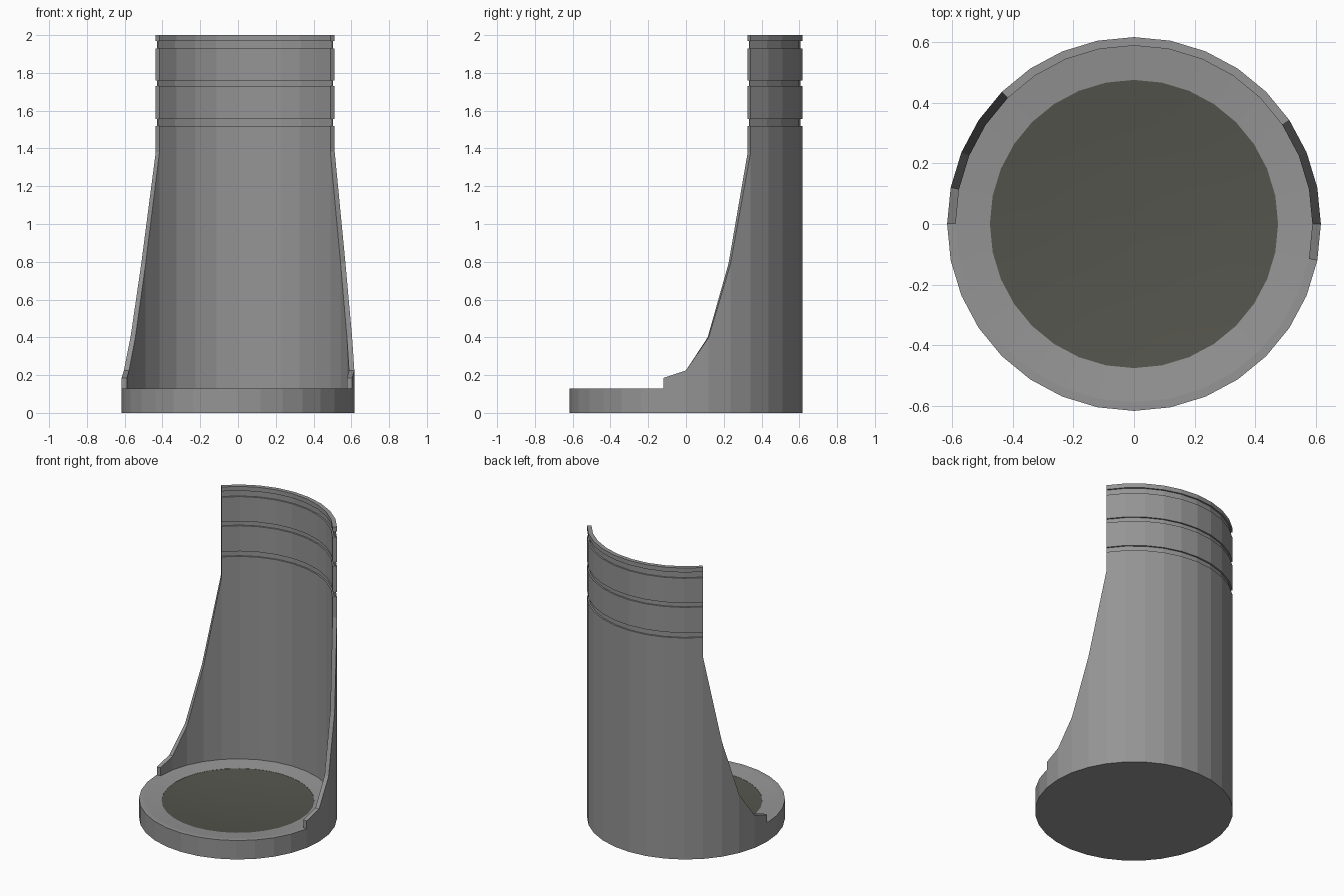
import bpy, bmesh, math

if "Cube" in bpy.data.objects:
    bpy.data.objects.remove(bpy.data.objects["Cube"])

SEG = 32
R_OUT, R_IN = 0.616, 0.588
BASE_Z = 0.13


def material(name, rgb):
    m = bpy.data.materials.new(name)
    m.diffuse_color = (*rgb, 1)
    m.use_nodes = True
    m.node_tree.nodes["Principled BSDF"].inputs["Base Color"].default_value = m.diffuse_color
    return m


grey = material("grey metal", (0.30, 0.30, 0.30))
dark = material("dark olive grey", (0.09, 0.09, 0.075))


def ring_point(i, r, z):
    a = 2 * math.pi * i / SEG
    return (r * math.cos(a), r * math.sin(a), z)


def finish(bm, name, mat):
    bmesh.ops.remove_doubles(bm, verts=bm.verts, dist=1e-5)
    bmesh.ops.recalc_face_normals(bm, faces=bm.faces)
    me = bpy.data.meshes.new(name)
    bm.to_mesh(me)
    bm.free()
    me.materials.append(mat)
    ob = bpy.data.objects.new(name, me)
    bpy.context.collection.objects.link(ob)
    return ob


def loft(bm, sections, closed=False):
    """Skin a list of equal-length point loops or strips."""
    rows = [[bm.verts.new(p) for p in s] for s in sections]
    n = len(rows[0])
    for a, b in zip(rows, rows[1:]):
        for k in range(n if closed else n - 1):
            j = (k + 1) % n
            bm.faces.new((a[k], a[j], b[j], b[k]))
    return rows


def lathe(name, profile, mat, cap_first=False, cap_last=False):
    bm = bmesh.new()
    rows = loft(bm, [[ring_point(i, r, z) for i in range(SEG)] for r, z in profile], True)
    if cap_first:
        bm.faces.new(rows[0])
    if cap_last:
        bm.faces.new(rows[-1])
    return finish(bm, name, mat)


# Round base with a gently dished rim
lathe("base_ring", [(R_OUT, 0), (R_OUT, BASE_Z), (R_IN, BASE_Z),
                    (0.475, 0.118), (0.475, 0.08)], grey, cap_first=True)

# Dark shallow dish in the base
dish = lathe("dark_dish", [(0.478, 0.117), (0.33, 0.102), (0.2, 0.094), (0.02, 0.09)],
             dark, cap_last=True)
for f in dish.data.polygons:
    f.use_smooth = True
    if f.normal.z < 0:
        f.flip()

# Curved wall: grooved tall middle, with a swept-down wing on each side
SHOULDER = 1.38
grooves = [(1.52, 1.555), (1.73, 1.76), (1.93, 1.97)]
DEPTH = 0.010
outer, inner = [(R_OUT, SHOULDER)], [(R_IN, SHOULDER)]
for lo, hi in grooves:
    outer += [(R_OUT, lo), (R_OUT - DEPTH, lo), (R_OUT - DEPTH, hi), (R_OUT, hi)]
    inner += [(R_IN, lo), (R_IN + DEPTH, lo), (R_IN + DEPTH, hi), (R_IN, hi)]
outer.append((R_OUT, 2.0))
inner.append((R_IN, 2.0))
upper = outer + inner[::-1]
middle = [(R_OUT, BASE_Z)] + upper + [(R_IN, BASE_Z)]

bm = bmesh.new()
loft(bm, [[ring_point(i, r, z) for r, z in middle] for i in range(3, 13)])
for i in (3, 12):
    bm.faces.new([bm.verts.new(ring_point(i, r, z)) for r, z in upper])

wing_heights = [SHOULDER, 0.79, 0.40, 0.225, 0.185]
for start, step in ((3, -1), (12, 1)):
    secs = [[ring_point(start + step * k, r, z) for r, z in
             ((R_OUT, BASE_Z), (R_OUT, h), (R_IN, h), (R_IN, BASE_Z))]
            for k, h in enumerate(wing_heights)]
    rows = loft(bm, secs)
    bm.faces.new(rows[-1])
finish(bm, "curved_wall", grey)
